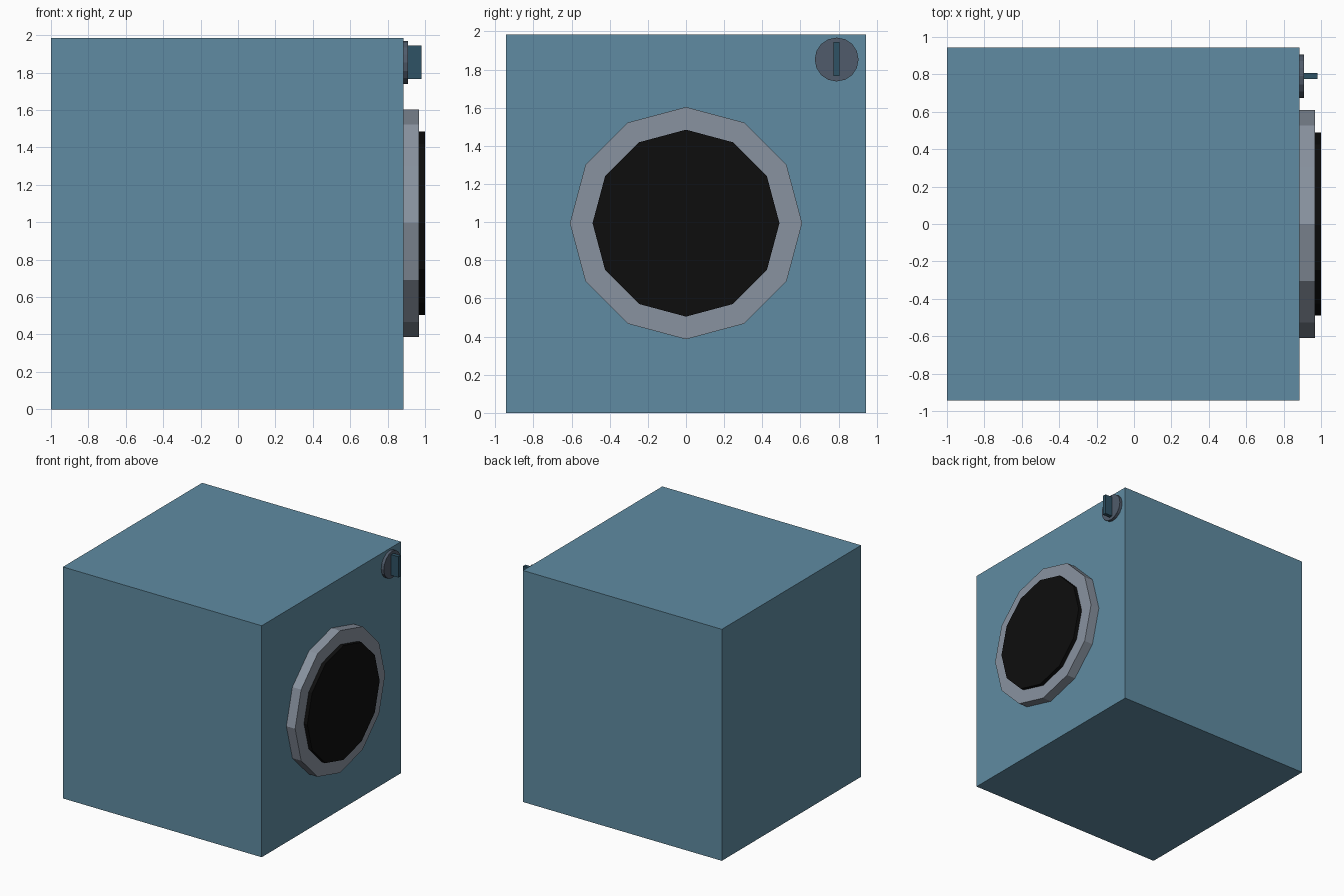
import bpy
import math

if "Cube" in bpy.data.objects:
    bpy.data.objects.remove(bpy.data.objects["Cube"])


def material(name, rgb):
    m = bpy.data.materials.new(name)
    m.diffuse_color = (*rgb, 1)
    m.use_nodes = True
    m.node_tree.nodes["Principled BSDF"].inputs["Base Color"].default_value = m.diffuse_color
    return m


def box(name, x, y, z, mat):
    bpy.ops.mesh.primitive_cube_add(size=1, location=[sum(r) / 2 for r in (x, y, z)])
    o = bpy.context.object
    o.name = name
    o.scale = [r[1] - r[0] for r in (x, y, z)]
    bpy.ops.object.transform_apply(location=False, rotation=False, scale=True)
    o.data.materials.append(mat)


def disc(name, x, y, z, radius, sides, mat):
    # Flat-shaded cylinder lying along x
    bpy.ops.mesh.primitive_cylinder_add(
        vertices=sides, radius=radius, depth=x[1] - x[0],
        location=(sum(x) / 2, y, z), rotation=(0, math.pi / 2, 0))
    o = bpy.context.object
    o.name = name
    o.data.materials.append(mat)


blue = material("blue_enamel", (0.115, 0.26, 0.36))
rim = material("rim_grey", (0.25, 0.29, 0.35))
black = material("dark_glass", (0.004, 0.004, 0.004))
slate = material("slate", (0.08, 0.105, 0.145))
navy = material("dark_blue", (0.028, 0.085, 0.13))

FACE = 0.885

# Cabinet
box("cabinet", (-1, FACE), (-0.943, 0.943), (0, 1.984), blue)

# Round door: rim and raised glass
disc("door_rim", (FACE, 0.968), 0, 0.995, 0.609, 12, rim)
disc("door_glass", (0.968, 1.0), 0, 0.995, 0.49, 12, black)

# Dial with grip bar
disc("dial_base", (FACE, 0.91), 0.79, 1.853, 0.115, 16, slate)
box("dial_grip", (0.91, 0.98), (0.774, 0.806), (1.766, 1.944), navy)
